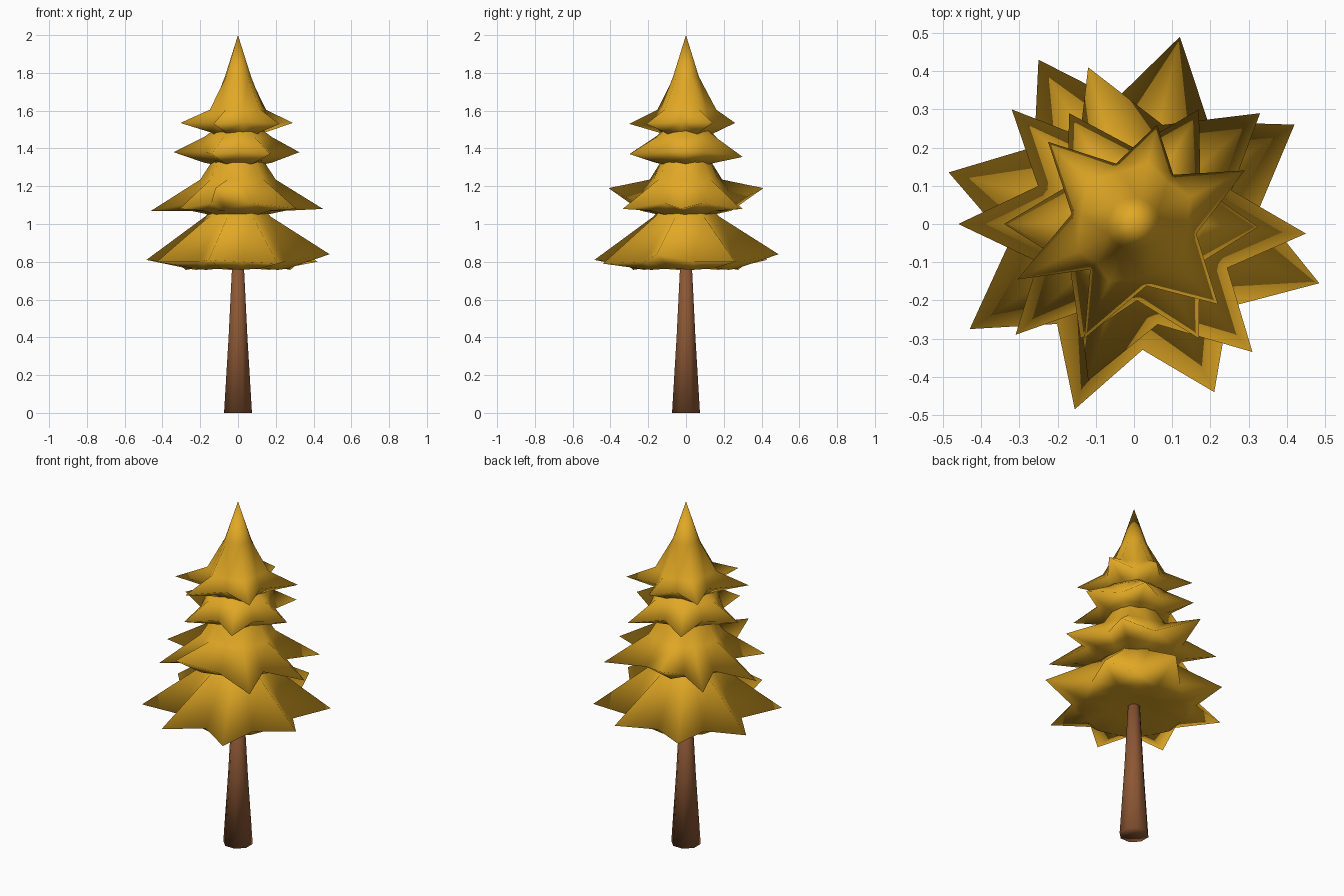
import bpy, bmesh, math

if "Cube" in bpy.data.objects:
    bpy.data.objects.remove(bpy.data.objects["Cube"])


def material(name, rgb):
    m = bpy.data.materials.new(name)
    m.diffuse_color = (*rgb, 1)
    m.use_nodes = True
    m.node_tree.nodes["Principled BSDF"].inputs["Base Color"].default_value = m.diffuse_color
    return m


GOLD = material("golden foliage", (0.75, 0.39, 0.018))
BROWN = material("brown bark", (0.26, 0.095, 0.034))


def loft(name, rings, mat, angle):
    """Skin a stack of equal-length rings, capping both ends with a fan."""
    bm = bmesh.new()
    vr = [[bm.verts.new(p) for p in ring] for ring in rings]
    n = len(vr[0])
    for a, b in zip(vr, vr[1:]):
        for i in range(n):
            j = (i + 1) % n
            bm.faces.new((a[i], b[i], b[j], a[j]))
    for ring in (vr[0], vr[-1]):
        f = bm.faces.new(ring)
        bmesh.ops.poke(bm, faces=[f])
    bmesh.ops.remove_doubles(bm, verts=bm.verts, dist=0.003)
    bmesh.ops.triangulate(bm, faces=bm.faces)
    bmesh.ops.recalc_face_normals(bm, faces=bm.faces)
    me = bpy.data.meshes.new(name)
    bm.to_mesh(me)
    bm.free()
    me.materials.append(mat)
    ob = bpy.data.objects.new(name, me)
    bpy.context.collection.objects.link(ob)
    bpy.context.view_layer.objects.active = ob
    ob.select_set(True)
    bpy.ops.object.shade_smooth_by_angle(angle=math.radians(angle))
    ob.select_set(False)
    return ob


def tier(name, tips, upper, inner, lower):
    """Star-shaped skirt. tips are (x, y, z); inner is (r, z) of the notches;
    upper and lower list (tip r, tip z, notch r, notch z) for the other rings."""
    tips = sorted(tips, key=lambda t: math.atan2(t[1], t[0]))
    ang = [math.atan2(t[1], t[0]) for t in tips]
    dirs, star = [], []
    for i, t in enumerate(tips):
        nxt = ang[i + 1] if i + 1 < len(ang) else ang[0] + 2 * math.pi
        mid = (ang[i] + nxt) / 2
        dirs += [ang[i], mid]
        star += [t, (inner[0] * math.cos(mid), inner[0] * math.sin(mid), inner[1])]

    def ring(spec):
        out = []
        for i, a in enumerate(dirs):
            r, z = spec[2:] if i % 2 else spec[:2]
            out.append((r * math.cos(a), r * math.sin(a), z))
        return out

    rings = [ring(s) for s in upper] + [star] + [ring(s) for s in lower]
    return loft(name, rings, GOLD, 150)


# Trunk: tapered eight-sided post
def circle(r, z):
    return [(r * math.cos((k + .5) * math.pi / 4), r * math.sin((k + .5) * math.pi / 4), z)
            for k in range(8)]


loft("trunk", [circle(0.08, 0), circle(0.054, 0.4), circle(0.03, 0.85)], BROWN, 100)

# Foliage, bottom to top
tier("bottom_branches",
     [(.12, .49, .84), (.42, .26, .80), (.485, -.155, .84), (.21, -.44, .79),
      (-.155, -.485, .81), (-.43, -.275, .80), (-.485, .135, .81), (-.25, .43, .81)],
     [(.09, 1.14, .09, 1.14), (.18, 1.04, .16, 1.04)], (.33, .80),
     [(.28, .765, .28, .757), (.12, .785, .12, .785)])

tier("lower_middle_branches",
     [(.45, -.025, 1.08), (.33, .29, 1.08), (-.12, .41, 1.19), (-.32, .30, 1.08),
      (-.46, 0, 1.07), (-.31, -.29, 1.08), (-.12, -.41, 1.19), (.31, -.335, 1.08)],
     [(.10, 1.38, .10, 1.38), (.145, 1.32, .14, 1.32), (.20, 1.235, .18, 1.23)], (.27, 1.11),
     [(.25, 1.07, .21, 1.07), (.13, 1.045, .13, 1.045)])

tier("upper_middle_branches",
     [(.325, -.008, 1.38), (.17, .30, 1.355), (-.17, .29, 1.36),
      (-.34, 0, 1.38), (-.14, -.30, 1.37), (.17, -.30, 1.37)],
     [(.10, 1.52, .10, 1.52), (.18, 1.46, .16, 1.46)], (.20, 1.38),
     [(.18, 1.325, .16, 1.34), (.11, 1.31, .11, 1.31)])

tier("top_branches",
     [(.06, .26, 1.535), (.29, .14, 1.535), (.22, -.21, 1.53),
      (-.13, -.30, 1.53), (-.305, -.145, 1.535), (-.225, .215, 1.535)],
     [(.001, 2.0, .001, 2.0), (.07, 1.78, .07, 1.78), (.165, 1.605, .14, 1.605)], (.165, 1.54),
     [(.16, 1.485, .14, 1.50), (.11, 1.46, .11, 1.46)])
